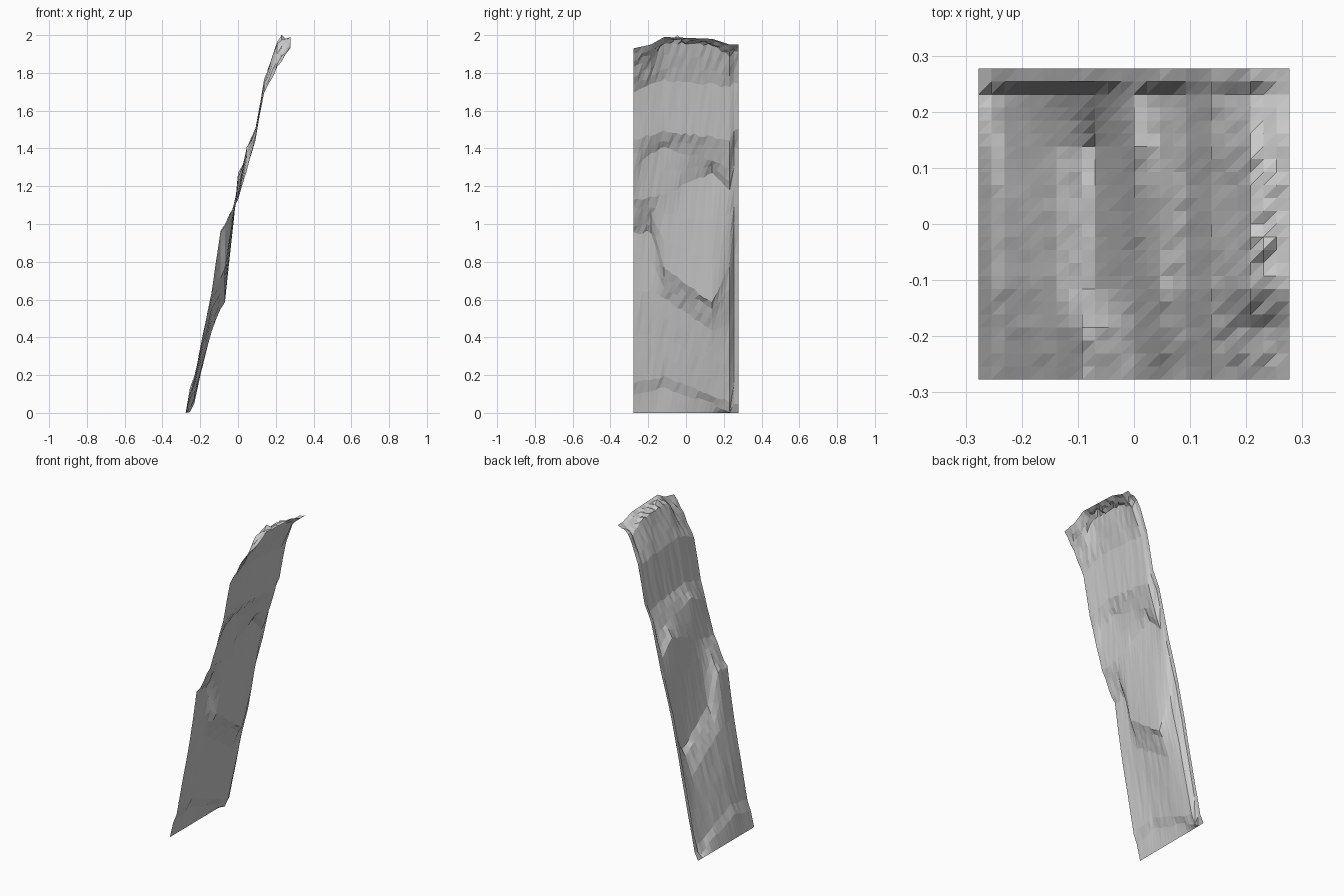
import bpy, bmesh, random

if "Cube" in bpy.data.objects:
    bpy.data.objects.remove(bpy.data.objects["Cube"])

random.seed(4)
N = 24                 # grid cells per side
HALF = 0.277           # half width of the square plan
STEP = 2 * HALF / N

# Columns (x grid indices) where the slope changes
KNOTS = [0, 1, 2, 6, 8, 9, 11, 12, 14, 16, 18, 21, 24]

# Slope profiles: y grid index -> heights at the knots after the foot
PROFILES = {
    0:  [.10, .16, .64, .95, .99, 1.08, 1.13, 1.28, 1.45, 1.69, 1.83, 1.93],
    4:  [.12, .18, .65, .96, 1.0, 1.09, 1.14, 1.38, 1.47, 1.74, 1.87, 1.95],
    7:  [.13, .19, .61, .71, .77, 1.05, 1.16, 1.40, 1.49, 1.76, 1.96, 1.99],
    18: [.05, .09, .43, .55, .58, 1.02, 1.27, 1.34, 1.46, 1.74, 1.95, 1.98],
    22: [.00, .06, .48, .66, .78, 1.05, 1.17, 1.29, 1.44, 1.72, 1.89, 1.95],
    23: [.04, .16, .62, .84, .93, 1.10, 1.20, 1.40, 1.50, 1.75, 1.92, 1.95],
}
ROWS = sorted(PROFILES)


def lookup(keys, values, t):
    """Piecewise linear lookup, clamped at the ends."""
    for a, b, va, vb in zip(keys, keys[1:], values, values[1:]):
        if t <= b:
            return va + (vb - va) * max(0, t - a) / (b - a)
    return values[-1]


def height(i, j):
    column = [lookup(KNOTS, [0] + PROFILES[r], i) for r in ROWS]
    z = lookup(ROWS, column, j)
    if 0 < i < N:                       # slight rock roughness
        z += random.uniform(-.008, .008)
    if i == 22 and j == 10:             # highest point of the crest
        z = 2.0
    return min(2.0, max(0.0, z))


# Cliff sheet: one open height field with flat triangular facets
bm = bmesh.new()
grid = [[bm.verts.new((-HALF + i * STEP, -HALF + j * STEP, height(i, j)))
         for j in range(N + 1)] for i in range(N + 1)]
for i in range(N):
    for j in range(N):
        a, b = grid[i][j], grid[i + 1][j]
        c, d = grid[i + 1][j + 1], grid[i][j + 1]
        bm.faces.new((a, b, c))
        bm.faces.new((a, c, d))
mesh = bpy.data.meshes.new("cliff_face")
bm.to_mesh(mesh)
bm.free()

# Plain rock grey
rock = bpy.data.materials.new("rock grey")
rock.diffuse_color = (0.6, 0.6, 0.6, 1)
rock.use_nodes = True
rock.node_tree.nodes["Principled BSDF"].inputs["Base Color"].default_value = rock.diffuse_color
mesh.materials.append(rock)
cliff = bpy.data.objects.new("cliff_face", mesh)
bpy.context.collection.objects.link(cliff)
